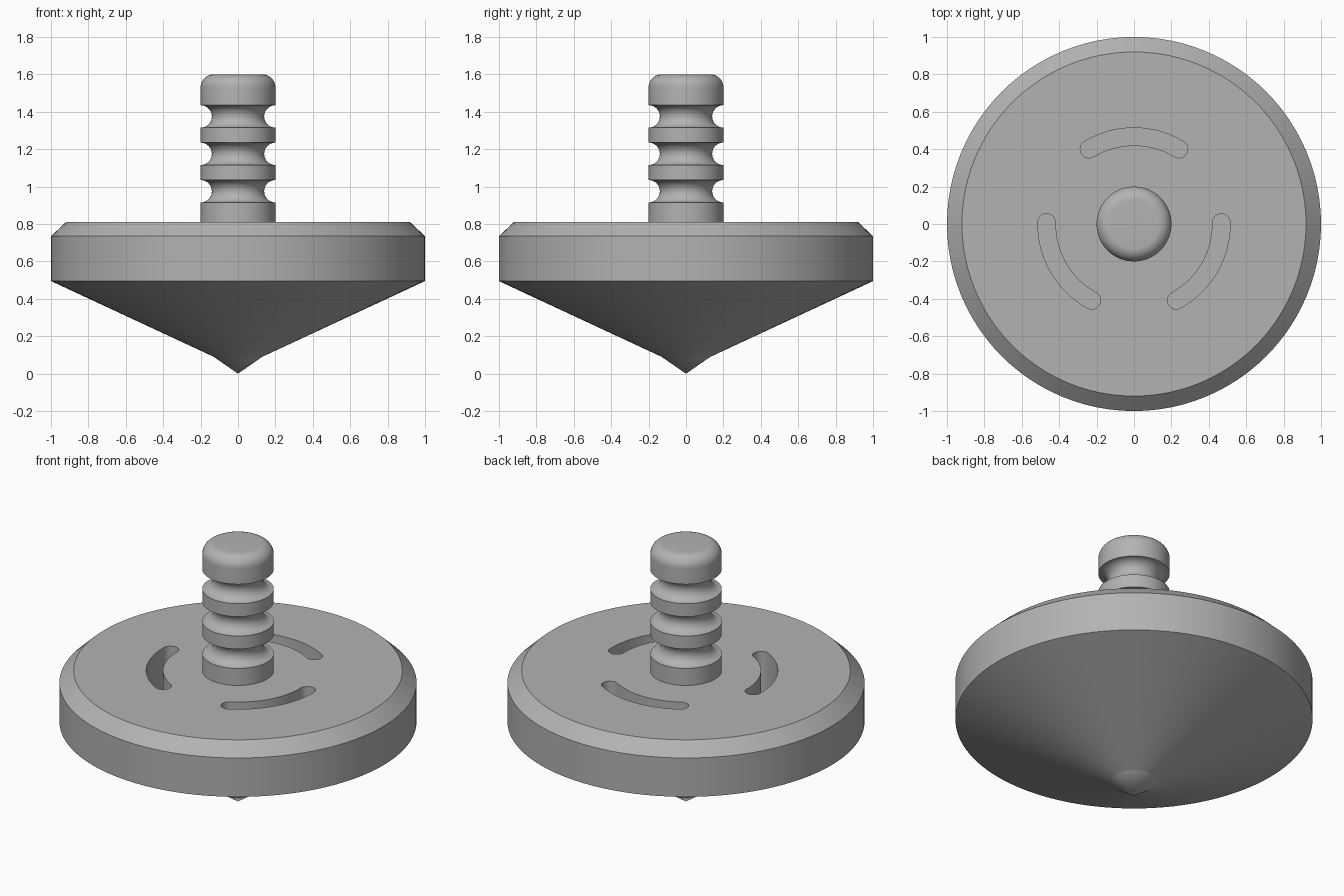
import bpy
import bmesh
from math import sin, cos, pi, radians

SEGMENTS = 96

cube = bpy.data.objects.get("Cube")
if cube:
    bpy.data.objects.remove(cube, do_unlink=True)

# Single grey material
grey = bpy.data.materials.new("plain grey")
grey.use_nodes = True
colour = (0.45, 0.45, 0.45, 1)
grey.diffuse_color = colour
grey.node_tree.nodes["Principled BSDF"].inputs["Base Color"].default_value = colour


def finish(name, bm):
    bmesh.ops.recalc_face_normals(bm, faces=bm.faces)
    mesh = bpy.data.meshes.new(name)
    bm.to_mesh(mesh)
    bm.free()
    mesh.materials.append(grey)
    obj = bpy.data.objects.new(name, mesh)
    bpy.context.collection.objects.link(obj)
    return obj


def activate(obj):
    bpy.ops.object.select_all(action='DESELECT')
    obj.select_set(True)
    bpy.context.view_layer.objects.active = obj


def lathe(name, profile):
    """Revolve (radius, height) points around the z axis."""
    bm = bmesh.new()
    verts = [bm.verts.new((r, 0, z)) for r, z in profile]
    edges = [bm.edges.new(pair) for pair in zip(verts, verts[1:])]
    bmesh.ops.spin(bm, geom=verts + edges, cent=(0, 0, 0), axis=(0, 0, 1),
                   angle=2 * pi, steps=SEGMENTS, use_duplicate=False)
    bmesh.ops.remove_doubles(bm, verts=bm.verts, dist=1e-5)
    return finish(name, bm)


def arc(cx, cz, radius, start, end, steps):
    angles = [radians(start + (end - start) * i / steps) for i in range(steps + 1)]
    return [(cx + radius * cos(a), cz + radius * sin(a)) for a in angles]


# Solid disc with chamfered rim, conical underside and blunt point
body = lathe("body", [(0, 0), (0.13, 0.09), (1, 0.495), (1, 0.735),
                      (0.92, 0.81), (0, 0.81)])

# Grooved handle with a rounded top
profile = [(0.2, 0.81)]
for groove_z in (0.975, 1.175, 1.375):
    profile += arc(0.2, groove_z, 0.06, 270, 90, 20)
profile += arc(0.13, 1.53, 0.07, 0, 90, 10) + [(0, 1.6)]
handle = lathe("handle", profile)

# Three curved slots with round ends, cut into the disc
MID, HALF, SWEEP, FLOOR = 0.467, 0.047, 31, 0.5
bm = bmesh.new()
for centre in (90, 210, 330):
    a0, a1 = centre - SWEEP, centre + SWEEP
    ends = [(MID * cos(radians(a)), MID * sin(radians(a))) for a in (a0, a1)]
    outline = arc(0, 0, MID + HALF, a0, a1, 24)
    outline += arc(*ends[1], HALF, a1, a1 + 180, 24)[1:]
    outline += arc(0, 0, MID - HALF, a1, a0, 24)[1:]
    outline += arc(*ends[0], HALF, a0 + 180, a0 + 360, 24)[1:-1]
    face = bm.faces.new([bm.verts.new((x, y, FLOOR)) for x, y in outline])
    raised = bmesh.ops.extrude_face_region(bm, geom=[face], use_keep_orig=True)
    top = [v for v in raised["geom"] if isinstance(v, bmesh.types.BMVert)]
    bmesh.ops.translate(bm, verts=top, vec=(0, 0, 0.5))
cutter = finish("slot_cutter", bm)
cutter.hide_render = True

activate(body)
cut = body.modifiers.new("slots", 'BOOLEAN')
cut.operation = 'DIFFERENCE'
cut.solver = 'EXACT'
cut.object = cutter
bpy.ops.object.modifier_apply(modifier=cut.name)
bpy.data.objects.remove(cutter, do_unlink=True)

# Smooth round surfaces, crisp rims
for obj, limit in ((body, 9), (handle, 25)):
    activate(obj)
    bpy.ops.object.shade_smooth_by_angle(angle=radians(limit))
